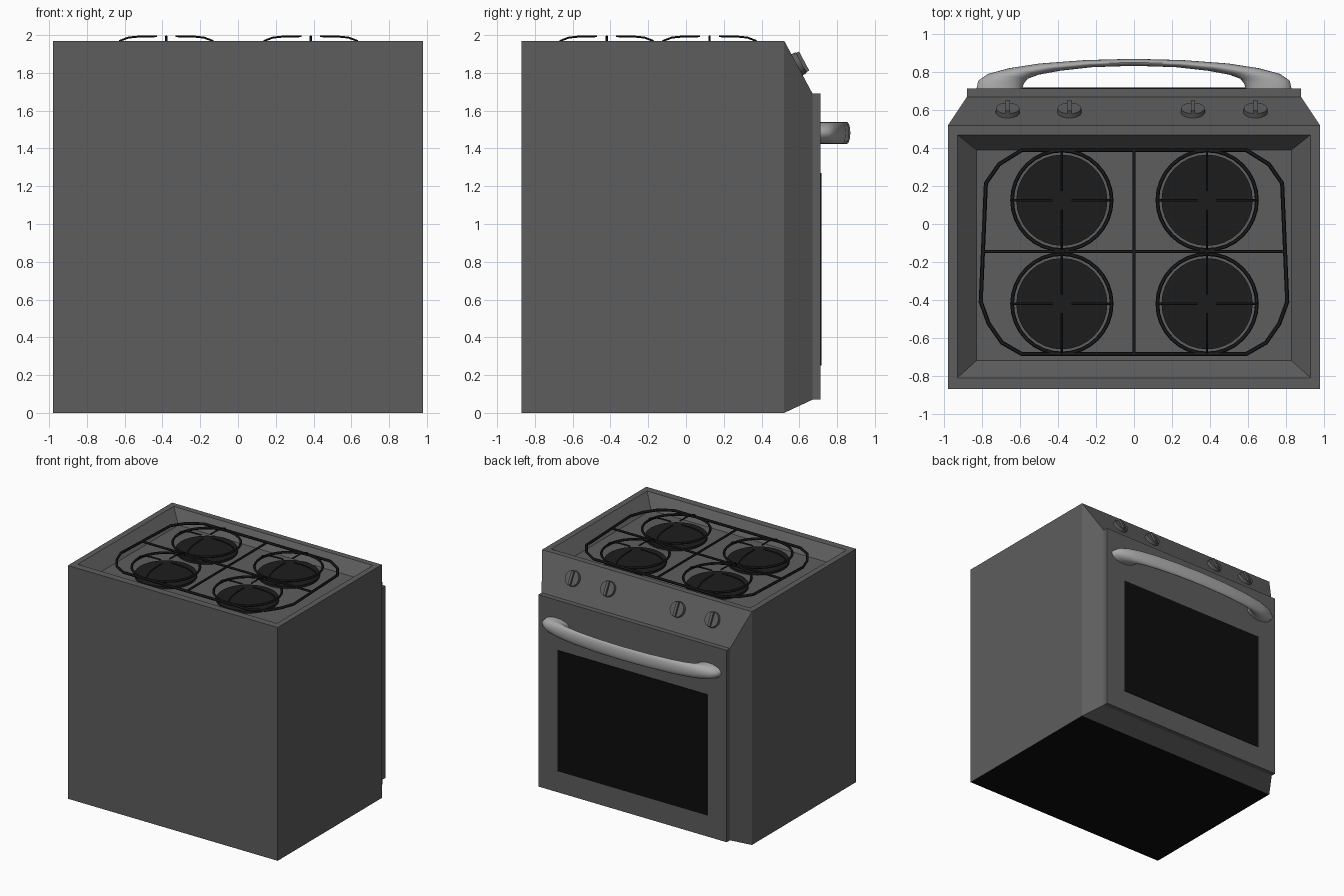
import bpy, bmesh, math
from mathutils import Matrix, Vector

if "Cube" in bpy.data.objects:
    bpy.data.objects.remove(bpy.data.objects["Cube"])


def material(name, v):
    m = bpy.data.materials.new(name)
    m.diffuse_color = (v, v, v, 1)
    m.use_nodes = True
    m.node_tree.nodes["Principled BSDF"].inputs["Base Color"].default_value = m.diffuse_color
    return m


STEEL, IRON, BLACK, CHROME = (material("steel", 0.11), material("iron", 0.012),
                              material("black", 0.004), material("chrome", 0.4))


def finish(bm, name, mat, smooth=None):
    bmesh.ops.remove_doubles(bm, verts=bm.verts, dist=1e-5)
    bmesh.ops.recalc_face_normals(bm, faces=bm.faces)
    me = bpy.data.meshes.new(name)
    bm.to_mesh(me)
    bm.free()
    ob = bpy.data.objects.new(name, me)
    bpy.context.collection.objects.link(ob)
    me.materials.append(mat)
    if smooth:
        shade(ob, smooth)
    return ob


def activate(ob):
    bpy.ops.object.select_all(action='DESELECT')
    ob.select_set(True)
    bpy.context.view_layer.objects.active = ob


def shade(ob, deg):
    activate(ob)
    bpy.ops.object.shade_smooth_by_angle(angle=math.radians(deg))


def loft(bm, loops, cap_start=True, cap_end=True):
    rings = [[bm.verts.new(p) for p in l] for l in loops]
    for a, b in zip(rings, rings[1:]):
        for i in range(len(a)):
            j = (i + 1) % len(a)
            bm.faces.new((a[i], a[j], b[j], b[i]))
    if cap_start:
        bm.faces.new(rings[0])
    if cap_end:
        bm.faces.new(rings[-1])


def box(name, x0, x1, y0, y1, z0, z1, mat):
    bm = bmesh.new()
    loft(bm, [[(x0, y0, z), (x1, y0, z), (x1, y1, z), (x0, y1, z)] for z in (z0, z1)])
    return finish(bm, name, mat)


def rods(name, paths, radius, mat=IRON):
    cu = bpy.data.curves.new(name, 'CURVE')
    cu.dimensions = '3D'
    cu.bevel_depth = radius
    cu.bevel_resolution = 1
    cu.use_fill_caps = True
    for pts, closed in paths:
        s = cu.splines.new('POLY')
        s.points.add(len(pts) - 1)
        for p, co in zip(s.points, pts):
            p.co = (*co, 1)
        s.use_cyclic_u = closed
    ob = bpy.data.objects.new(name, cu)
    bpy.context.collection.objects.link(ob)
    cu.materials.append(mat)
    activate(ob)
    bpy.ops.object.convert(target='MESH')
    shade(bpy.context.object, 50)


# Body: box with tapered control side, top opened for the sunken hob
TOP, FLOOR = 1.97, 1.87
bm = bmesh.new()
loft(bm, [[(-x, y, z0), (x, y, z0), (x, y, z1), (-x, y, z1)] for x, y, z0, z1 in
          ((0.98, -0.87, 0, TOP), (0.98, 0.52, 0, TOP), (0.88, 0.67, 0.07, 1.69))])
lid = [f for f in bm.faces if all(abs(v.co.z - TOP) < 1e-4 for v in f.verts)]
bmesh.ops.delete(bm, geom=lid, context='FACES_ONLY')
loft(bm, [[(-x, y0, z), (x, y0, z), (x, y1, z), (-x, y1, z)] for x, y0, y1, z in
          ((0.98, -0.87, 0.52, TOP), (0.93, -0.81, 0.47, TOP), (0.83, -0.72, 0.39, FLOOR))],
     cap_start=False)
body = finish(bm, "oven_body", STEEL)
body.data.materials.append(BLACK)
for p in body.data.polygons:
    if p.center.z < 0.001:
        p.material_index = 1

# Door and window
box("oven_door", -0.88, 0.88, 0.67, 0.713, 0.07, 1.69, STEEL)
box("oven_window", -0.70, 0.70, 0.70, 0.718, 0.25, 1.27, BLACK)

# Handle: elliptical sections between an outer and an inner arc, mirrored in x
half = [((0.83, 0.71), (0.59, 0.71)), ((0.82, 0.755), (0.58, 0.74)),
        ((0.77, 0.79), (0.56, 0.765)), ((0.66, 0.82), (0.50, 0.787)),
        ((0.50, 0.845), (0.39, 0.807)), ((0.26, 0.863), (0.22, 0.826)),
        ((0.0, 0.87), (0.0, 0.833))]
sections = half + [((-o[0], o[1]), (-i[0], i[1])) for o, i in half[-2::-1]]
loops = []
for o, i in sections:
    o, i = Vector((*o, 1.482)), Vector((*i, 1.482))
    loops.append([(o + i) / 2 + (o - i) / 2 * math.cos(a) + Vector((0, 0, 0.058 * math.sin(a)))
                  for a in (k * math.tau / 20 for k in range(20))])
bm = bmesh.new()
loft(bm, loops)
finish(bm, "door_handle", CHROME, 50)

# Control knobs on the sloped panel: disc plus grip bar
tilt = Vector((0, 0.28, 0.15)).to_track_quat('Z', 'Y').to_matrix().to_4x4()
for n, x in enumerate((-0.665, -0.34, 0.31, 0.64)):
    place = Matrix.Translation((x, 0.588, 1.843)) @ tilt
    bm = bmesh.new()
    bmesh.ops.create_cone(bm, cap_ends=True, segments=24, radius1=0.065, radius2=0.062, depth=0.05,
                          matrix=place)
    bmesh.ops.create_cube(bm, size=1, matrix=place @ Matrix.Translation((0, 0, 0.025))
                          @ Matrix.Diagonal((0.022, 0.115, 0.035, 1)))
    finish(bm, f"knob_{n + 1}", STEEL, 30)

# Pan support frame with crossbars
Z = 1.945
right = [(0.59, 0.39), (0.71, 0.315), (0.78, 0.215), (0.807, -0.41),
         (0.765, -0.525), (0.695, -0.625), (0.59, -0.685)]
frame = [(x, y, Z) for x, y in right] + [(-x, y, Z) for x, y in reversed(right)]
rods("support_frame", [(frame, True)], 0.011)
rods("support_crossbars", [([(0, 0.39, Z), (0, -0.685, Z)], False),
                           ([(-0.795, -0.145, Z), (0.795, -0.145, Z)], False)], 0.009)

# Burners: dark disc, ring, and four curved fingers
finger = ((0.262, Z), (0.245, 1.97), (0.20, 1.987), (0.14, 1.993), (0.05, 1.994))
n = 0
for cx in (-0.38, 0.385):
    for cy in (-0.42, 0.125):
        n += 1
        bm = bmesh.new()
        bmesh.ops.create_cone(bm, cap_ends=True, segments=32, radius1=0.24, radius2=0.24, depth=0.03,
                              matrix=Matrix.Translation((cx, cy, FLOOR + 0.005)))
        finish(bm, f"burner_{n}", IRON, 30)
        ring = [(cx + 0.262 * math.cos(k * math.tau / 32), cy + 0.262 * math.sin(k * math.tau / 32), Z)
                for k in range(32)]
        rods(f"burner_ring_{n}", [(ring, True)], 0.01)
        rods(f"burner_fingers_{n}",
             [([(cx + r * dx, cy + r * dy, z) for r, z in finger], False)
              for dx, dy in ((1, 0), (0, 1), (-1, 0), (0, -1))], 0.006)
